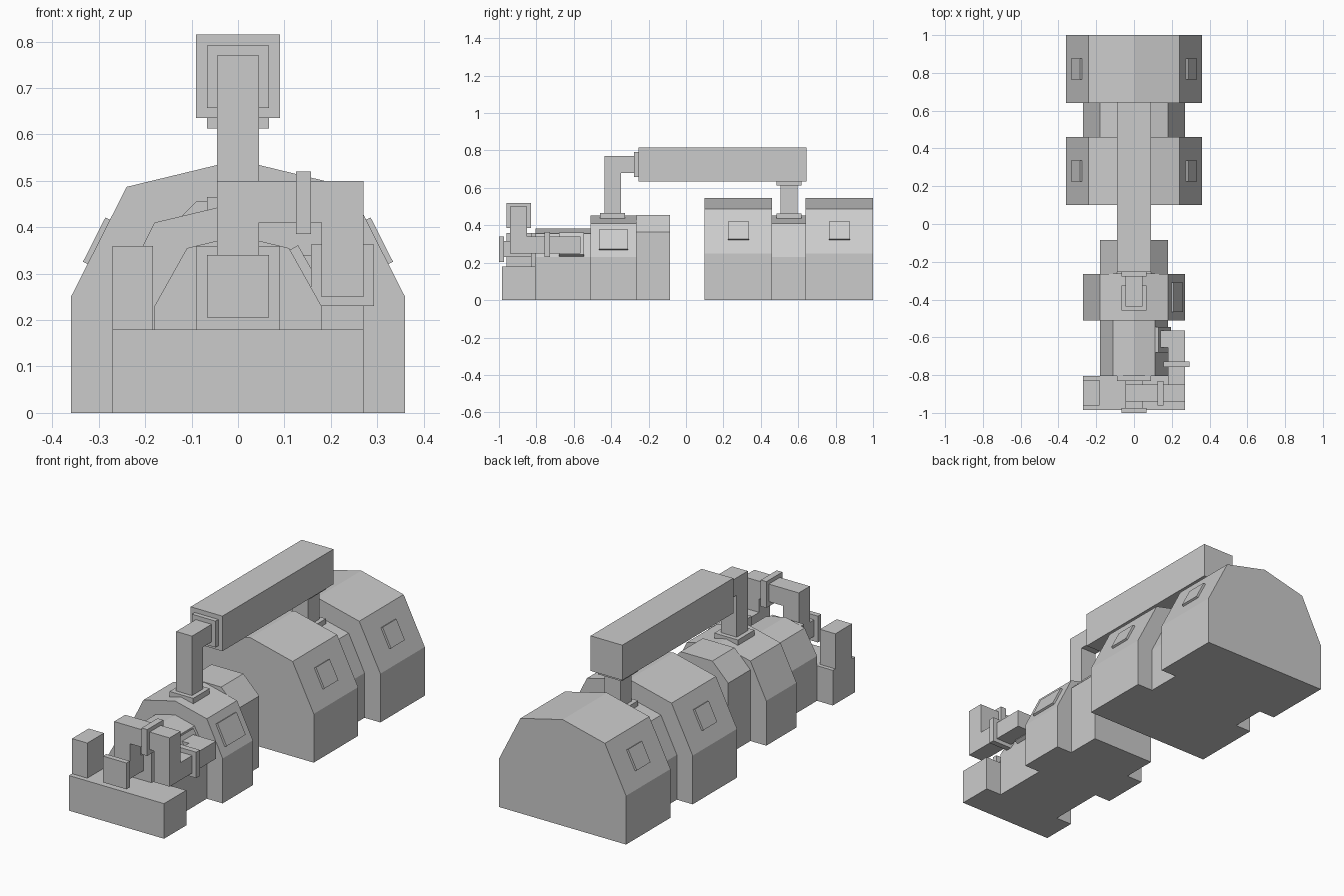
import bpy
from math import atan2, cos, sin

if "Cube" in bpy.data.objects:
    bpy.data.objects.remove(bpy.data.objects["Cube"])


def make(name, verts, faces):
    mesh = bpy.data.meshes.new(name)
    mesh.from_pydata(verts, [], faces)
    mesh.validate()
    obj = bpy.data.objects.new(name, mesh)
    bpy.context.collection.objects.link(obj)
    return obj


def prism(name, profile, a, b, axis="y"):
    """Extrude a profile, (x, z) along y or (y, z) along x, from a to b."""
    n = len(profile)
    if axis == "y":
        verts = [(p, t, q) for t in (a, b) for p, q in profile]
    else:
        verts = [(t, p, q) for t in (a, b) for p, q in profile]
    faces = [list(range(n)), list(range(2 * n - 1, n - 1, -1))]
    faces += [[i, i + n, (i + 1) % n + n, (i + 1) % n] for i in range(n)]
    if axis == "x":
        faces = [f[::-1] for f in faces]
        faces = [f[::-1] for f in faces]
    obj = make(name, verts, faces)
    # consistent outward normals
    import bmesh
    bm = bmesh.new()
    bm.from_mesh(obj.data)
    bmesh.ops.recalc_face_normals(bm, faces=bm.faces)
    bm.to_mesh(obj.data)
    bm.free()
    return obj


def box(name, x, y, z):
    return prism(name, [(x[0], z[0]), (x[1], z[0]), (x[1], z[1]), (x[0], z[1])], *y)


def hull(name, y, half):
    """Symmetric hull section; half lists the right side from bottom to top."""
    left = [(-x, z) for x, z in reversed(half) if x > 0]
    return prism(name, half + left, *y)


def slope_plate(name, low, high, length, y, side=1, t=0.011):
    """Thin plate centred on the sloped wall running from low to high."""
    cx, cz = (low[0] + high[0]) / 2, (low[1] + high[1]) / 2
    a = atan2(high[1] - low[1], high[0] - low[0])
    ux, uz = cos(a) * length / 2, sin(a) * length / 2
    nx, nz = sin(a), -cos(a)
    pts = [(cx + s * ux + d * nx, cz + s * uz + d * nz)
           for s, d in ((-1, -0.004), (1, -0.004), (1, t), (-1, t))]
    return prism(name, [(side * px, pz) for px, pz in pts], *y)


# Hull sections
BIG = [(0.36, 0), (0.36, 0.25), (0.24, 0.487), (0, 0.545)]
MID = [(0.27, 0), (0.27, 0.23), (0.18, 0.41), (0, 0.453)]
HOOD = [(0.18, 0), (0.18, 0.23), (0.11, 0.355), (0, 0.382)]
TAIL = [(0.18, 0), (0.18, 0.365), (0.09, 0.455)]

hull("rear_hall_front", (0.10, 0.46), BIG)
hull("rear_hall_link", (0.46, 0.64), MID)
hull("rear_hall_back", (0.64, 1.0), BIG)
hull("front_hall", (-0.51, -0.265), MID)
hull("front_hall_tail", (-0.265, -0.085), TAIL)
hull("front_hood", (-0.805, -0.51), HOOD)
box("front_base", (-0.27, 0.27), (-0.985, -0.805), (0, 0.18))
box("corner_block", (-0.27, -0.183), (-0.96, -0.825), (0.18, 0.36))

# Sloped windows
for side, tag in ((1, "right"), (-1, "left")):
    for i, y in enumerate((0.28, 0.82)):
        slope_plate(f"window_{tag}_{i + 1}", BIG[1], BIG[2], 0.107,
                    (y - 0.056, y + 0.056), side)
slope_plate("front_window", MID[1], MID[2], 0.115, (-0.465, -0.31))
slope_plate("hood_flange", HOOD[1], HOOD[2], 0.135, (-0.68, -0.545), t=0.02)

# Overhead duct with its posts and flanges
box("overhead_duct", (-0.09, 0.09), (-0.255, 0.645), (0.635, 0.815))
prism("duct_elbow", [(-0.437, 0.44), (-0.347, 0.44), (-0.347, 0.68), (-0.265, 0.68),
                     (-0.265, 0.77), (-0.437, 0.77)], -0.045, 0.045, "x")
box("duct_flange", (-0.067, 0.067), (-0.278, -0.255), (0.657, 0.792))
box("elbow_base", (-0.067, 0.067), (-0.459, -0.325), (0.435, 0.465))
box("rear_post", (-0.045, 0.045), (0.505, 0.595), (0.44, 0.63))
box("rear_post_base", (-0.067, 0.067), (0.483, 0.617), (0.435, 0.463))
box("rear_post_flange", (-0.067, 0.067), (0.483, 0.617), (0.613, 0.635))

# Front pipe: arch across the base, then back along the side into the hood
prism("pipe_arch", [(-0.045, 0.23), (0.045, 0.23), (0.045, 0.41), (0.18, 0.41),
                    (0.18, 0.25), (0.27, 0.25), (0.27, 0.50), (-0.045, 0.50)],
      -0.94, -0.85)
box("pipe_run", (0.18, 0.27), (-0.85, -0.565), (0.25, 0.34))
box("pipe_end", (0.13, 0.18), (-0.655, -0.565), (0.25, 0.34))
box("arch_flange", (0.125, 0.157), (-0.96, -0.83), (0.385, 0.52))
box("run_flange", (0.157, 0.293), (-0.757, -0.727), (0.23, 0.363))

# Pipe inlet on the hood front and its end cap
box("inlet_plate", (-0.09, 0.09), (-0.83, -0.80), (0.18, 0.36))
box("inlet_stub", (-0.045, 0.045), (-0.85, -0.83), (0.23, 0.315))
box("cap_stub", (-0.045, 0.045), (-0.975, -0.94), (0.23, 0.315))
box("pipe_cap", (-0.067, 0.067), (-1.0, -0.973), (0.205, 0.34))
